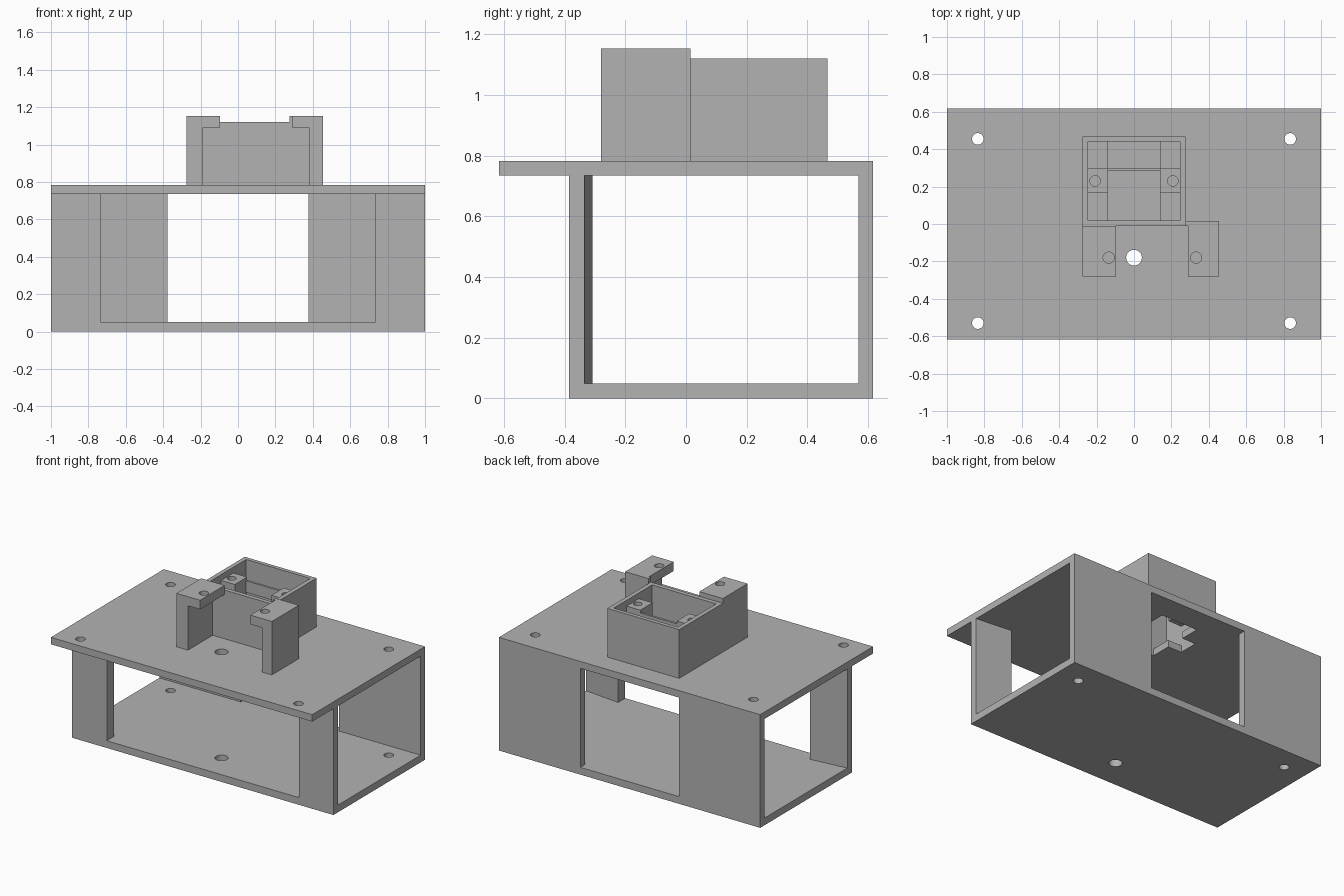
import bpy, bmesh

cube = bpy.data.objects.get("Cube")
if cube:
    bpy.data.objects.remove(cube, do_unlink=True)

grey = bpy.data.materials.new("plain grey")
grey.use_nodes = True
grey.diffuse_color = (0.45, 0.45, 0.45, 1)
grey.node_tree.nodes["Principled BSDF"].inputs["Base Color"].default_value = grey.diffuse_color


def prism(name, outline, low, high, axis="z"):
    """Extrude an outline along z, or along y with the outline given as (x, z)."""
    bm = bmesh.new()
    place = (lambda p, h: (p[0], p[1], h)) if axis == "z" else (lambda p, h: (p[0], h, p[1]))
    face = bm.faces.new([bm.verts.new(place(p, low)) for p in outline])
    grown = bmesh.ops.extrude_face_region(bm, geom=[face])["geom"]
    shift = (0, 0, high - low) if axis == "z" else (0, high - low, 0)
    bmesh.ops.translate(bm, vec=shift, verts=[v for v in grown if isinstance(v, bmesh.types.BMVert)])
    bmesh.ops.recalc_face_normals(bm, faces=bm.faces)
    mesh = bpy.data.meshes.new(name)
    bm.to_mesh(mesh)
    bm.free()
    mesh.materials.append(grey)
    ob = bpy.data.objects.new(name, mesh)
    bpy.context.collection.objects.link(ob)
    return ob


def box(name, x, y, z):
    return prism(name, [(x[0], y[0]), (x[1], y[0]), (x[1], y[1]), (x[0], y[1])], *z)


def cut(target, cutter):
    cutter.hide_render = True
    cutter.hide_set(True)
    cutter.display_type = "WIRE"
    mod = target.modifiers.new("cut", "BOOLEAN")
    mod.operation = "DIFFERENCE"
    mod.solver = "EXACT"
    mod.object = cutter


def drill(target, x, y, z, radius):
    bm = bmesh.new()
    bmesh.ops.create_cone(bm, cap_ends=True, segments=32, radius1=radius, radius2=radius, depth=0.2)
    mesh = bpy.data.meshes.new("hole_cutter")
    bm.to_mesh(mesh)
    bm.free()
    mesh.materials.append(grey)
    ob = bpy.data.objects.new("hole_cutter", mesh)
    ob.location = (x, y, z)
    bpy.context.collection.objects.link(ob)
    bpy.context.view_layer.update()
    cut(target, ob)


def mirror(ob):
    ob.modifiers.new("mirror", "MIRROR")


FLOOR, CEILING, DECK = 0.05, 0.735, 0.783
FRONT, BACK = -0.385, 0.617

# Two horizontal plates with mounting holes
base = box("base_plate", (-1, 1), (FRONT, BACK), (0, FLOOR))
deck = box("top_plate", (-1, 1), (-0.617, BACK), (CEILING, DECK))
for plate, z in ((base, 0.02), (deck, 0.76)):
    drill(plate, 0, -0.18, z, 0.042)
    for x in (-0.835, 0.835):
        drill(plate, x, 0.455, z, 0.031)
        if plate is deck:
            drill(plate, x, -0.53, z, 0.031)

# Cross-shaped opening under the housing
cross = [(0.14, 0.02), (0.14, 0.165), (0.245, 0.165), (0.245, 0.3), (0.14, 0.3), (0.14, 0.44)]
cross += [(-x, y) for x, y in reversed(cross)]
cut(deck, prism("opening_cutter", cross, 0.7, 0.85))

# Wall panels either side of the front and back openings
front_panels = prism("front_panels", [(1, FRONT), (1, -0.335), (0.735, -0.308), (0.735, FRONT)],
                     FLOOR, CEILING)
back_panels = box("back_panels", (0.377, 1), (0.568, BACK), (FLOOR, CEILING))
mirror(front_panels)
mirror(back_panels)

# Open-topped housing
housing = box("housing", (-0.275, 0.275), (-0.01, 0.467), (DECK, 1.12))
cut(housing, box("housing_cutter", (-0.245, 0.245), (0.02, 0.44), (0.6, 1.3)))

# Screw bosses and the bar between them
boss = box("screw_bosses", (0.14, 0.245), (0.165, 0.3), (0.92, 1.08))
drill(boss, 0.208, 0.23, 1.05, 0.028)
mirror(boss)
box("boss_bar", (-0.14, 0.14), (0.285, 0.3), (0.98, 1.06))

# Hooked brackets in front of the housing
right_bracket = prism("right_bracket", [(-0.275, DECK), (-0.187, DECK), (-0.187, 1.09),
                      (-0.095, 1.09), (-0.095, 1.153), (-0.275, 1.153)], -0.28, -0.01, "y")
left_bracket = prism("left_bracket", [(0.455, DECK), (0.38, DECK), (0.38, 1.09),
                     (0.29, 1.09), (0.29, 1.153), (0.455, 1.153)], -0.28, -0.01, "y")
box("left_bracket_root", (0.275, 0.455), (-0.01, 0.015), (DECK, 1.153))
drill(right_bracket, -0.135, -0.18, 1.12, 0.03)
drill(left_bracket, 0.332, -0.18, 1.12, 0.03)
